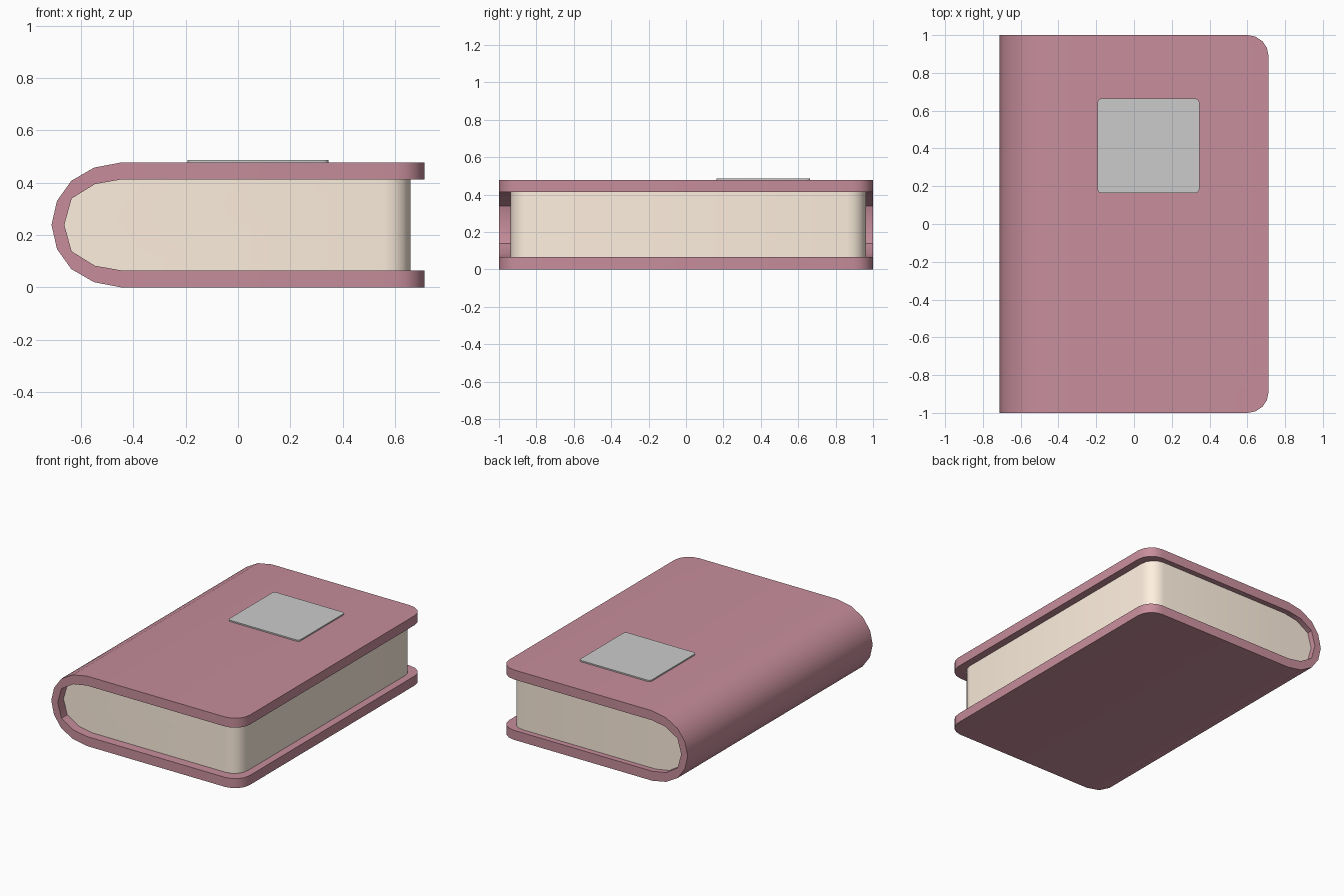
import bpy, bmesh, math

if "Cube" in bpy.data.objects:
    bpy.data.objects.remove(bpy.data.objects["Cube"])


def material(name, rgb):
    m = bpy.data.materials.new(name)
    m.diffuse_color = (*rgb, 1)
    m.use_nodes = True
    m.node_tree.nodes["Principled BSDF"].inputs["Base Color"].default_value = m.diffuse_color
    return m


def prism(name, profile, y0, y1, radius, mat=None, both_ends=False, segments=4):
    """Extrude an XZ profile along y and round its upright corner edges."""
    bm = bmesh.new()
    face = bm.faces.new([bm.verts.new((x, y0, z)) for x, z in profile])
    ext = bmesh.ops.extrude_face_region(bm, geom=[face])
    moved = [v for v in ext["geom"] if isinstance(v, bmesh.types.BMVert)]
    bmesh.ops.translate(bm, verts=moved, vec=(0, y1 - y0, 0))
    xs = [x for x, _ in profile]
    ends = [max(xs)] + ([min(xs)] if both_ends else [])
    edges = [e for e in bm.edges
             if any(all(abs(v.co.x - x) < 1e-4 for v in e.verts) for x in ends)
             and abs(e.verts[0].co.y - e.verts[1].co.y) < 1e-4]
    bmesh.ops.bevel(bm, geom=edges, offset=radius, segments=segments,
                    profile=0.5, affect='EDGES')
    bmesh.ops.recalc_face_normals(bm, faces=bm.faces)
    mesh = bpy.data.meshes.new(name)
    bm.to_mesh(mesh)
    bm.free()
    obj = bpy.data.objects.new(name, mesh)
    bpy.context.collection.objects.link(obj)
    if mat:
        mesh.materials.append(mat)
    bpy.ops.object.select_all(action='DESELECT')
    obj.select_set(True)
    bpy.context.view_layer.objects.active = obj
    bpy.ops.object.shade_smooth_by_angle(angle=math.radians(32))
    return obj


H = 0.478  # cover height


def c_curve(half, tip):
    """Mirror the lower half of a rounded spine about mid height."""
    return half + [tip] + [(x, H - z) for x, z in reversed(half)]


cover_mat = material("cover_rose", (0.57, 0.27, 0.33))
page_mat = material("page_cream", (1.0, 0.87, 0.74))

# Cover: two boards joined by a rounded spine
outer = c_curve([(0.712, 0), (-0.445, 0), (-0.55, 0.02), (-0.637, 0.07),
                 (-0.692, 0.147)], (-0.713, H / 2))
spine_inside = [(-0.445, 0.065), (-0.547, 0.083), (-0.636, 0.138)]
inner = c_curve([(0.712, 0.065)] + spine_inside, (-0.664, H / 2))
prism("cover", outer + inner[::-1], -1, 1, 0.11, cover_mat)

# Page block filling the inside of the cover, set back from its edges
pages = c_curve([(0.66, 0.065)] + spine_inside, (-0.664, H / 2))
prism("pages", pages, -0.937, 0.962, 0.1, page_mat)

# Thin label plate on the front board
label = [(-0.193, H - 0.002), (0.346, H - 0.002), (0.346, 0.487), (-0.193, 0.487)]
prism("label", label, 0.164, 0.664, 0.02, both_ends=True, segments=3)
